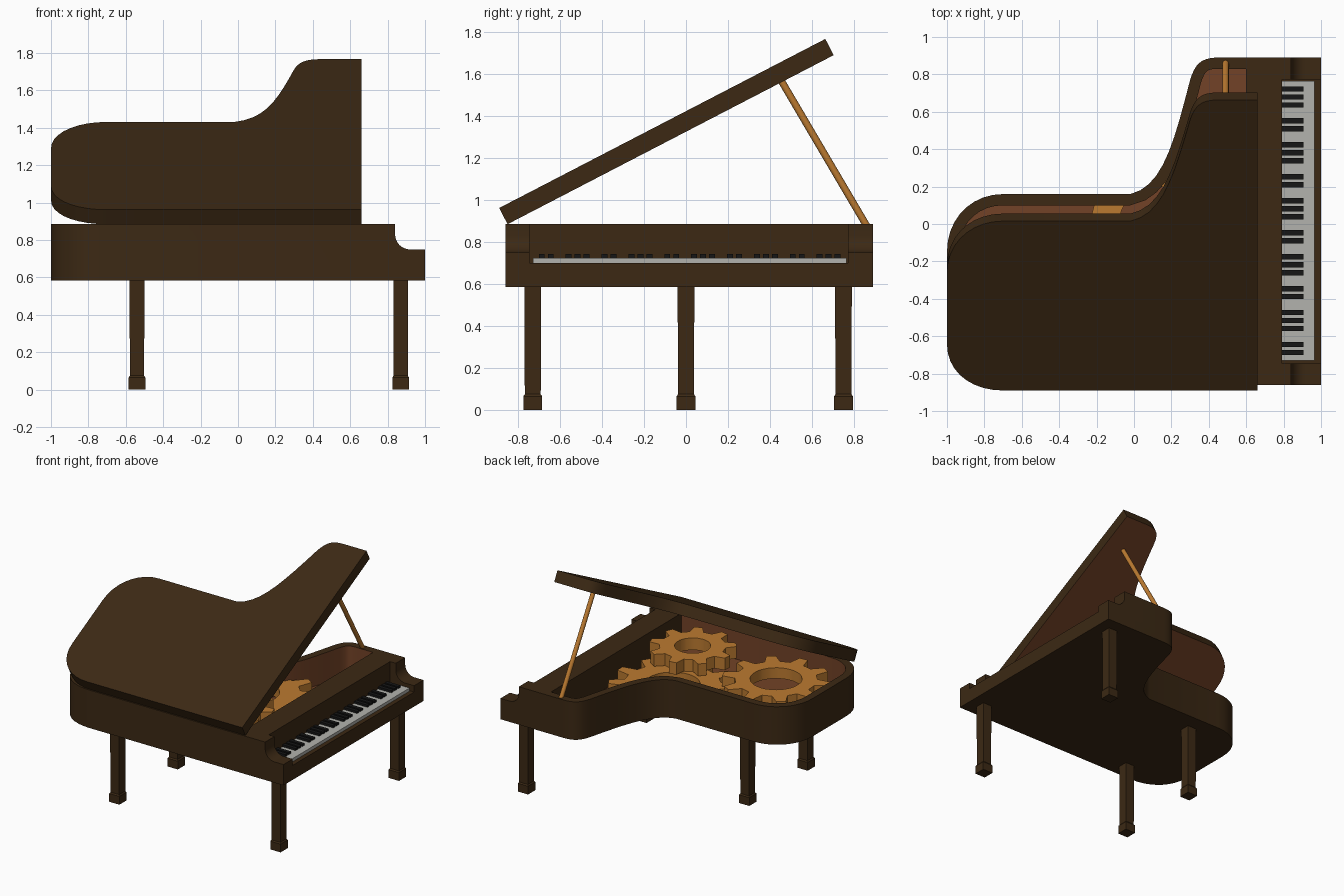
import bpy, bmesh, math
from mathutils import Matrix, Vector

if "Cube" in bpy.data.objects:
    bpy.data.objects.remove(bpy.data.objects["Cube"])


def material(name, rgb):
    m = bpy.data.materials.new(name)
    m.diffuse_color = (*rgb, 1)
    m.use_nodes = True
    m.node_tree.nodes["Principled BSDF"].inputs["Base Color"].default_value = m.diffuse_color
    return m


DARK = material("dark wood", (0.045, 0.022, 0.007))
INNER = material("red brown wood", (0.17, 0.055, 0.02))
GOLD = material("golden wood", (0.50, 0.195, 0.03))
WHITE = material("key white", (0.45, 0.45, 0.42))
BLACK = material("key black", (0.008, 0.008, 0.008))


def finish(name, bm, mats, matrix=Matrix(), rule=None):
    bmesh.ops.recalc_face_normals(bm, faces=bm.faces)
    bm.normal_update()
    if rule:
        for f in bm.faces:
            f.material_index = rule(f)
    bm.transform(matrix)
    me = bpy.data.meshes.new(name)
    bm.to_mesh(me)
    bm.free()
    ob = bpy.data.objects.new(name, me)
    bpy.context.collection.objects.link(ob)
    for m in mats:
        me.materials.append(m)
    return ob


def prism(name, pts, z0, z1, mats, matrix=Matrix(), rule=None):
    bm = bmesh.new()
    face = bm.faces.new([bm.verts.new((x, y, z0)) for x, y in pts])
    ext = bmesh.ops.extrude_face_region(bm, geom=[face])
    top = [v for v in ext["geom"] if isinstance(v, bmesh.types.BMVert)]
    bmesh.ops.translate(bm, verts=top, vec=(0, 0, z1 - z0))
    return finish(name, bm, mats, matrix, rule)


def box(name, x0, x1, y0, y1, z0, z1, mat):
    return prism(name, [(x0, y0), (x1, y0), (x1, y1), (x0, y1)], z0, z1, [mat])


def activate(ob):
    bpy.ops.object.select_all(action="DESELECT")
    ob.select_set(True)
    bpy.context.view_layer.objects.active = ob


def boolean(ob, cutter, op):
    mod = ob.modifiers.new("cut", "BOOLEAN")
    mod.operation, mod.solver, mod.object = op, "EXACT", cutter
    activate(ob)
    bpy.ops.object.modifier_apply(modifier=mod.name)


def smooth(ob):
    activate(ob)
    bpy.ops.object.shade_smooth_by_angle(angle=math.radians(32))


def bezier(a, b, c, d, n=9):
    out = []
    for i in range(n + 1):
        t = i / n
        w = ((1 - t) ** 3, 3 * t * (1 - t) ** 2, 3 * t * t * (1 - t), t ** 3)
        out.append(tuple(sum(k * p[j] for k, p in zip(w, (a, b, c, d))) for j in (0, 1)))
    return out


# Curved side of the case, from the long treble end round to the straight side
curve = (bezier((.46, .89), (.37, .89), (.33, .87), (.30, .77))
         + bezier((.30, .77), (.21, .42), (.15, .20), (-.02, .16))[1:]
         + bezier((-.70, .16), (-.87, .16), (-1, .03), (-1, -.15))
         + bezier((-1, -.58), (-1, -.75), (-.87, -.86), (-.70, -.86)))


def outline(x):
    return [(x, .89)] + curve + [(x, -.86)]


def inset(pts, d):
    out = []
    for i, p in enumerate(pts):
        a, b = Vector(pts[max(i - 1, 0)]), Vector(pts[min(i + 1, len(pts) - 1)])
        t = (b - a).normalized()
        out.append((p[0] - t.y * d, p[1] + t.x * d))
    return out


# Case: hollowed body, key well and scooped cheeks
case = prism("case", outline(1.0), .585, .885, [DARK, INNER])
cavity = prism("cavity_cutter", inset(outline(.60), .06), .65, 1.0, [DARK, INNER],
               rule=lambda f: 0 if f.normal.x > .99 else 1)
well = box("key_well_cutter", .79, 1.1, -.745, .772, .70, 1.0, DARK)
scoop = [(.84, 1.0)] + [(.92 - .08 * math.cos(a * math.pi / 16), .83 - .08 * math.sin(a * math.pi / 16))
                        for a in range(9)] + [(1.1, .75), (1.1, 1.0)]
notch = prism("cheek_cutter", scoop, -1.2, 1.2, [DARK], Matrix.Rotation(math.pi / 2, 4, "X"))
for c in (cavity, well, notch):
    boolean(case, c, "DIFFERENCE")
smooth(case)


# Gears lying inside the case, trimmed to the cavity
def gear(name, x, y, z0, z1, r, hole, teeth, turn):
    bm = bmesh.new()
    loops = []
    for radius_of, z in (("out", z0), ("out", z1), ("in", z1), ("in", z0)):
        loop = []
        for i in range(teeth):
            for frac, rad in ((0, .76 * r), (.16, r), (.44, r), (.60, .76 * r)):
                a = turn + (i + frac) * math.tau / teeth
                k = rad if radius_of == "out" else hole
                loop.append(bm.verts.new((x + k * math.cos(a), y + k * math.sin(a), z)))
        loops.append(loop)
    n = teeth * 4
    for j in range(4):
        p, q = loops[j], loops[(j + 1) % 4]
        for i in range(n):
            bm.faces.new((p[i], p[(i + 1) % n], q[(i + 1) % n], q[i]))
    ob = finish(name, bm, [GOLD])
    boolean(ob, cavity, "INTERSECT")
    ob.data.materials.clear()
    ob.data.materials.append(GOLD)
    for poly in ob.data.polygons:
        poly.material_index = 0
    smooth(ob)


gear("small_gear", .25, -.44, .765, .86, .315, .13, 9, .1)
gear("tail_gear", -.55, -.34, .765, .85, .39, .187, 10, .2)
gear("large_gear", .12, 0, .67, .76, .46, .2, 12, math.pi - .16)

for c in (cavity, well, notch):
    bpy.data.objects.remove(c)

# Lid: same outline, tilted open about the straight side, red brown underneath
tilt = (Matrix.Translation((0, -.85, .885)) @ Matrix.Rotation(math.radians(27.4), 4, "X")
        @ Matrix.Translation((0, .86, 0)))
smooth(prism("lid", outline(.66), 0, .087, [DARK, INNER], tilt,
             rule=lambda f: 1 if f.normal.z < -.9 else 0))

# Lid prop
p, q = Vector((.49, .865, .87)), Vector((.49, .45, 1.575))
bm = bmesh.new()
bmesh.ops.create_cone(bm, cap_ends=True, segments=12, radius1=.017, radius2=.017, depth=(q - p).length)
smooth(finish("lid_prop", bm, [GOLD], Matrix.Translation((p + q) / 2)
              @ (q - p).to_track_quat("Z", "Y").to_matrix().to_4x4()))

# Keyboard: five octaves
box("white_keys", .79, .965, -.73, .765, .695, .725, WHITE)
step = 1.495 / 35
for octave in range(5):
    for k in (1, 2, 4, 5, 6):
        y = -.73 + (octave * 7 + k) * step
        box("black_key", .79, .905, y - .014, y + .014, .72, .742, BLACK)

# Legs with square feet
for x, y in ((.87, -.73), (.87, .75), (-.54, -.73), (-.54, 0)):
    bm = bmesh.new()
    prev = None
    for z, h in ((0, .045), (.065, .045), (.075, .038), (.60, .04)):
        ring = [bm.verts.new((x + sx * h, y + sy * h, z)) for sx, sy in ((-1, -1), (1, -1), (1, 1), (-1, 1))]
        if prev:
            for i in range(4):
                bm.faces.new((prev[i], prev[(i + 1) % 4], ring[(i + 1) % 4], ring[i]))
        else:
            bm.faces.new(ring[::-1])
        prev = ring
    bm.faces.new(prev)
    finish("leg", bm, [DARK])
